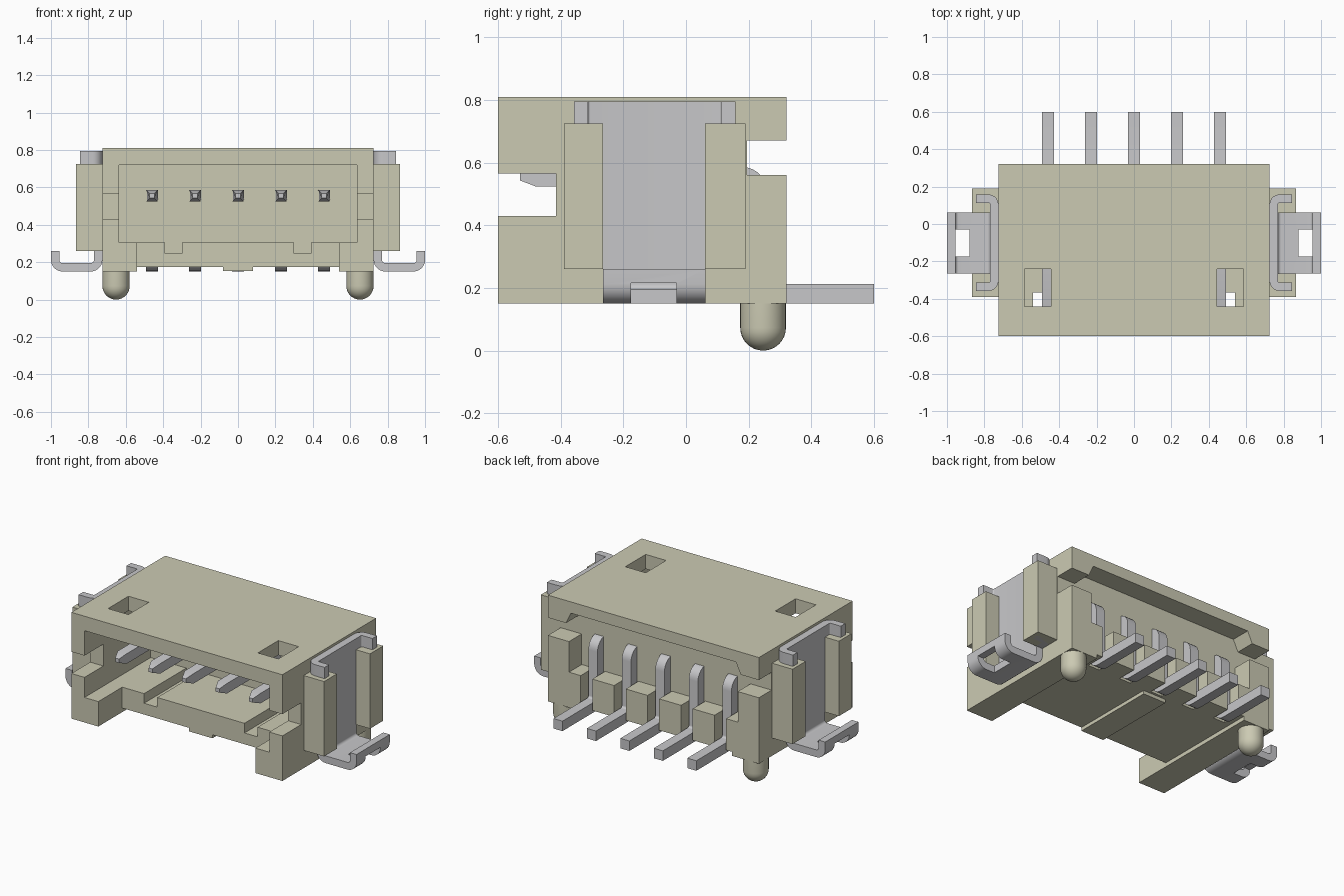
import bpy, bmesh, math
from mathutils import Vector

cube = bpy.data.objects.get("Cube")
if cube:
    bpy.data.objects.remove(cube, do_unlink=True)


def material(name, rgb):
    m = bpy.data.materials.new(name)
    m.use_nodes = True
    m.diffuse_color = (*rgb, 1)
    m.node_tree.nodes["Principled BSDF"].inputs["Base Color"].default_value = (*rgb, 1)
    return m


BEIGE = material("beige plastic", (0.60, 0.59, 0.45))
METAL = material("grey metal", (0.57, 0.57, 0.585))


def finish(name, bm, mat, smooth=False):
    bmesh.ops.recalc_face_normals(bm, faces=bm.faces)
    me = bpy.data.meshes.new(name)
    bm.to_mesh(me)
    bm.free()
    me.materials.append(mat)
    ob = bpy.data.objects.new(name, me)
    bpy.context.collection.objects.link(ob)
    if smooth:
        activate(ob)
        bpy.ops.object.shade_smooth_by_angle(angle=math.radians(35))
    return ob


def activate(ob):
    bpy.ops.object.select_all(action='DESELECT')
    ob.select_set(True)
    bpy.context.view_layer.objects.active = ob


def prism(name, outline, lo, hi, place, mat, smooth=False):
    """Extrude a 2D outline from lo to hi; place(u, v, w) gives x, y, z."""
    bm = bmesh.new()
    ends = [[bm.verts.new(place(u, v, w)) for u, v in outline] for w in (lo, hi)]
    bm.faces.new(ends[0])
    bm.faces.new(ends[1])
    n = len(outline)
    for i in range(n):
        j = (i + 1) % n
        bm.faces.new((ends[0][i], ends[0][j], ends[1][j], ends[1][i]))
    return finish(name, bm, mat, smooth)


def box(name, x, y, z, mat=BEIGE):
    outline = [(x[0], y[0]), (x[1], y[0]), (x[1], y[1]), (x[0], y[1])]
    return prism(name, outline, z[0], z[1], lambda u, v, w: (u, v, w), mat)


def bent_strip(path, thick, radius, steps=7):
    """Outline of a strip of constant thickness following a path with round bends."""
    pts = [Vector(p) for p in path]
    line = [(pts[0], (pts[1] - pts[0]).normalized())]
    for a, b, c in zip(pts, pts[1:], pts[2:]):
        d1, d2 = (b - a).normalized(), (c - b).normalized()
        centre = b - d1 * radius + d2 * radius
        for i in range(steps + 1):
            t = i / steps * math.pi / 2
            line.append((centre - d2 * radius * math.cos(t) + d1 * radius * math.sin(t),
                         d1 * math.cos(t) + d2 * math.sin(t)))
    line.append((pts[-1], (pts[-1] - pts[-2]).normalized()))
    left = [p + Vector((-d.y, d.x)) * thick / 2 for p, d in line]
    right = [p - Vector((-d.y, d.x)) * thick / 2 for p, d in line]
    return [tuple(p) for p in left + right[::-1]]


def cut(ob, cutters):
    for c in cutters:
        c.hide_render = True
        mod = ob.modifiers.new("cut", 'BOOLEAN')
        mod.operation, mod.solver, mod.object = 'DIFFERENCE', 'EXACT', c
        activate(ob)
        bpy.ops.object.modifier_apply(modifier=mod.name)
        bpy.data.objects.remove(c, do_unlink=True)


PIN_X = [-0.46, -0.23, 0, 0.23, 0.46]

# Housing: one block with the socket, notches and slots cut out
housing = box("housing", (-0.725, 0.725), (-0.6, 0.32), (0.15, 0.81))
cutters = [
    box("socket", (-0.635, 0.635), (-0.7, 0.05), (0.305, 0.72)),
    box("front_floor_opening", (-0.54, 0.54), (-0.7, -0.365), (0, 0.4)),
    box("side_notch", (-0.8, 0.8), (-0.7, -0.415), (0.43, 0.565)),
    box("rear_notch", (-0.8, 0.8), (0.195, 0.4), (0.56, 0.67)),
    box("rear_centre", (-0.58, 0.58), (0.195, 0.4), (0.37, 0.62)),
    prism("lid_recess", [(-0.605, 0.66), (0.605, 0.66), (0.567, 0.74), (-0.567, 0.74)],
          0.195, 0.4, lambda u, v, w: (u, w, v), BEIGE),
    box("underside", (-0.54, 0.54), (-0.7, 0.4), (0, 0.175)),
]
for s in (-1, 1):
    cutters.append(box("floor_slot", sorted((s * 0.30, s * 0.39)), (-0.7, 0.05), (0.245, 0.35)))
    cutters.append(box("top_window", sorted((s * 0.445, s * 0.585)), (-0.44, -0.24), (0.65, 0.9)))
for x in PIN_X:
    cutters.append(box("pin_slot", (x - 0.04, x + 0.04), (0.195, 0.4), (0, 0.4)))
cut(housing, cutters)
box("underside_rib", (-0.08, 0.08), (-0.365, 0.18), (0.153, 0.18))

# Contact pins: bent square wire with a tapered tip
pin_path = [(-0.53, 0.555), (0.225, 0.555), (0.225, 0.182), (0.6, 0.182)]
for i, x in enumerate(PIN_X):
    outline = bent_strip(pin_path, 0.062, 0.045)
    # pull the tip corners in and add the shoulder behind them
    outline = ([(-0.53, 0.567), (-0.48, 0.586)] + outline[1:-1]
               + [(-0.48, 0.524), (-0.53, 0.543)])
    pin = prism("contact_pin_%d" % (i + 1), outline, -0.031, 0.031,
                lambda u, v, w: (x + w, u, v), METAL, True)
    for v in pin.data.vertices:
        if v.co.y < -0.52:
            v.co.x = x + (v.co.x - x) * 0.4

for s, side in ((1, "left"), (-1, "right")):
    # Guide blocks holding the solder clip
    for y, end in (((0.06, 0.19), "rear"), ((-0.39, -0.265), "front")):
        box("%s_%s_guide" % (side, end), sorted((s * 0.72, s * 0.865)), y, (0.26, 0.725))

    # Upper clip: channel-shaped plate
    channel = bent_strip([(0.845, 0.135), (0.7475, 0.135), (0.7475, -0.335), (0.845, -0.335)],
                         0.045, 0.03)
    prism(side + "_clip_plate", channel, 0.26, 0.795,
          lambda u, v, w: (s * u, v, w), METAL, True)

    # Clip foot: bends outward, then up, with a solder opening
    foot = bent_strip([(0.7475, 0.262), (0.7475, 0.1725), (0.9775, 0.1725), (0.9775, 0.26)],
                      0.045, 0.04)
    clip = prism(side + "_clip_foot", foot, -0.265, 0.062,
                 lambda u, v, w: (s * u, w, v), METAL)
    cut(clip, [box("solder_opening", sorted((s * 0.88, s * 1.1)), (-0.175, -0.03), (0, 0.215))])
    activate(clip)
    bpy.ops.object.shade_smooth_by_angle(angle=math.radians(35))

    # Locating peg: cylinder with a domed end
    bm = bmesh.new()
    r, rings, seg = 0.073, 8, 32
    bmesh.ops.create_uvsphere(bm, u_segments=seg, v_segments=rings * 2, radius=r)
    for v in bm.verts:
        if v.co.z > 0.001:
            v.co.z = 0.1
            if v.co.xy.length > 0.001:
                v.co.xy = v.co.xy.normalized() * r
        v.co += Vector((s * 0.652, 0.246, r))
    bmesh.ops.remove_doubles(bm, verts=bm.verts, dist=0.0005)
    finish(side + "_locating_peg", bm, BEIGE, True)
